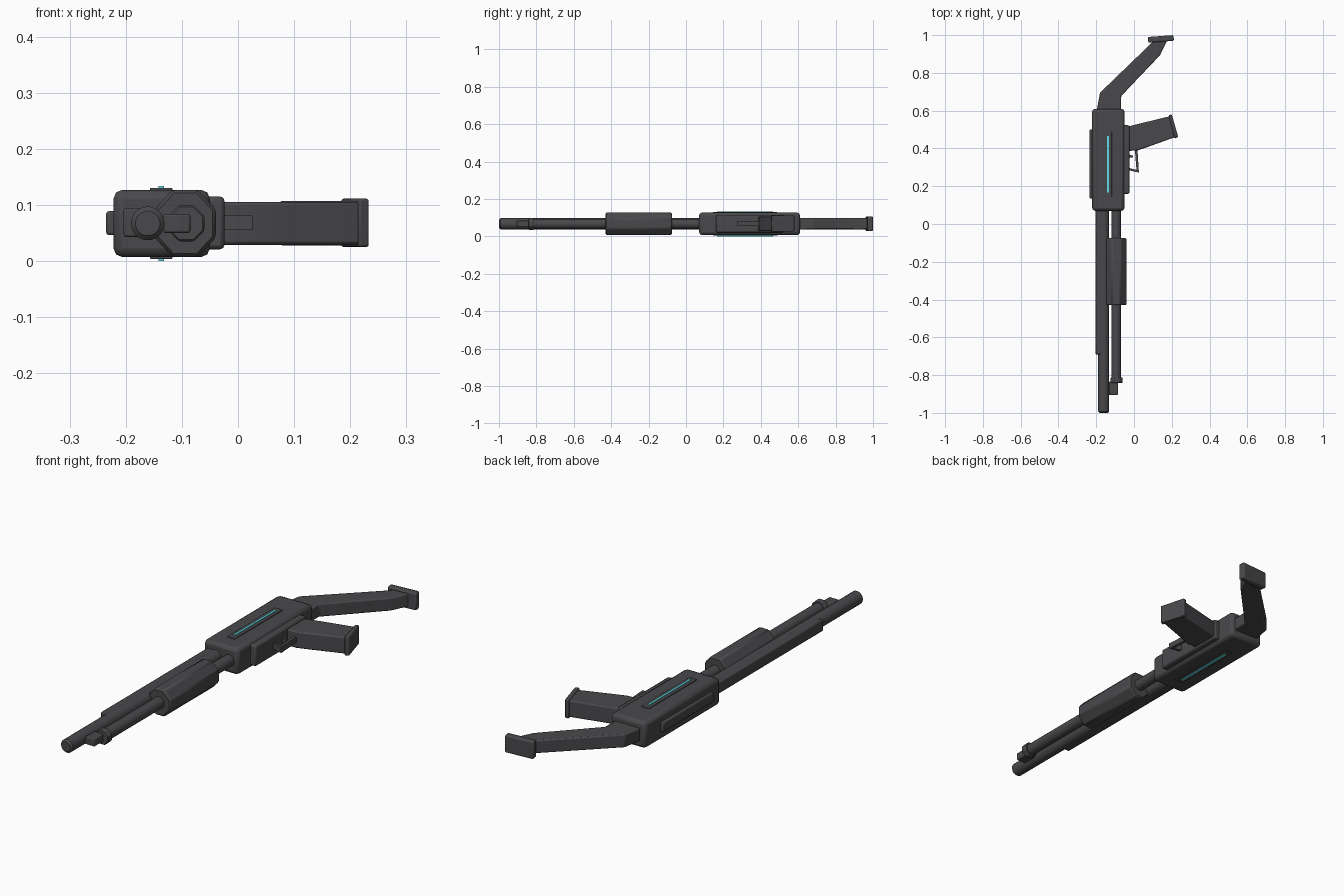
import bpy, bmesh, math
from mathutils import Matrix, Vector

if "Cube" in bpy.data.objects:
    bpy.data.objects.remove(bpy.data.objects["Cube"])

ZC = 0.067  # mid height of the weapon lying on its side


def material(name, rgb):
    m = bpy.data.materials.new(name)
    m.diffuse_color = (*rgb, 1)
    m.use_nodes = True
    m.node_tree.nodes["Principled BSDF"].inputs["Base Color"].default_value = m.diffuse_color
    return m


GREY = material("dark_grey", (0.066, 0.064, 0.069))
CYAN = material("cyan_glow", (0.12, 0.72, 0.80))


def finish(name, bm, mat=GREY, bevel=0.0, segments=2):
    bmesh.ops.recalc_face_normals(bm, faces=bm.faces[:])
    me = bpy.data.meshes.new(name)
    bm.to_mesh(me)
    bm.free()
    me.materials.append(mat)
    ob = bpy.data.objects.new(name, me)
    bpy.context.collection.objects.link(ob)
    if bevel:
        b = ob.modifiers.new("soft_edges", 'BEVEL')
        b.width, b.segments = bevel, segments
        b.limit_method = 'ANGLE'
        b.angle_limit = math.radians(25)
    bpy.ops.object.select_all(action='DESELECT')
    ob.select_set(True)
    bpy.context.view_layer.objects.active = ob
    bpy.ops.object.shade_smooth_by_angle(angle=math.radians(32))
    return ob


def box(name, x, y, z, mat=GREY, bevel=0.0):
    """Box from (min, max) ranges."""
    bm = bmesh.new()
    bmesh.ops.create_cube(bm, size=1)
    for v in bm.verts:
        v.co = Vector([(r[0] + r[1]) / 2 + c * (r[1] - r[0])
                       for c, r in zip(v.co, (x, y, z))])
    return finish(name, bm, mat, bevel)


def slab(name, outline, z, bevel=0.0):
    """Outline in x, y extruded between two heights."""
    bm = bmesh.new()
    face = bm.faces.new([bm.verts.new((px, py, z[0])) for px, py in outline])
    ext = bmesh.ops.extrude_face_region(bm, geom=[face])["geom"]
    bmesh.ops.translate(bm, vec=(0, 0, z[1] - z[0]),
                        verts=[g for g in ext if isinstance(g, bmesh.types.BMVert)])
    return finish(name, bm, GREY, bevel)


def rod(name, x, y, rx, rz, sides=24, bevel=0.0):
    """Round or many-sided rod along y."""
    bm = bmesh.new()
    bmesh.ops.create_cone(bm, cap_ends=True, segments=sides, radius1=1, radius2=1, depth=1)
    turn = math.pi / sides
    k = 1 / math.cos(turn) if sides < 12 else 1
    bm.transform(Matrix.Translation((x, sum(y) / 2, ZC))
                 @ Matrix.Diagonal((rx * k, y[1] - y[0], rz * k, 1))
                 @ Matrix.Rotation(math.pi / 2, 4, 'X') @ Matrix.Rotation(turn, 4, 'Z'))
    return finish(name, bm, GREY, bevel, 1)


# Receiver with side plates
box("receiver", (-0.222, -0.05), (0.07, 0.61), (0.007, 0.127), bevel=0.016)
box("trigger_plate", (-0.06, -0.024), (0.16, 0.523), (0.021, 0.115), bevel=0.008)
box("sight_plate", (-0.235, -0.21), (0.135, 0.5), (0.046, 0.089), bevel=0.005)

# Raised strips with glowing lines on both broad faces
for side, s in (("upper", 1), ("lower", -1)):
    def span(a, b):
        return tuple(sorted((ZC + s * a, ZC + s * b)))
    box(side + "_strip", (-0.157, -0.117), (0.145, 0.488), span(0.05, 0.0635), bevel=0.002)
    box(side + "_glow_line", (-0.142, -0.132), (0.167, 0.465), span(0.06, 0.0665), CYAN)

# Barrel, rib, magazine tube and fore grip
rod("barrel", -0.161, (-1.0, 0.08), 0.03, 0.03, bevel=0.008)
box("barrel_rib", (-0.204, -0.17), (-0.69, 0.075), (0.043, 0.094), bevel=0.004)
rod("magazine_tube", -0.094, (-0.83, 0.08), 0.026, 0.026)
rod("tube_cap", -0.092, (-0.842, -0.812), 0.032, 0.032, 8, bevel=0.003)
box("front_clamp", (-0.133, -0.085), (-0.905, -0.835), (0.05, 0.084), bevel=0.004)
rod("fore_grip", -0.094, (-0.43, -0.075), 0.055, 0.06, 8, bevel=0.006)

# Stock and butt pad
slab("stock", [(-0.195, 0.6), (-0.195, 0.614), (-0.18, 0.695), (0.11, 0.975), (0.18, 0.98),
               (0.138, 0.894), (-0.068, 0.677), (-0.068, 0.6)], (0.037, 0.097), 0.006)
slab("butt_pad", [(0.072, 0.99), (0.208, 1.0), (0.212, 0.97), (0.076, 0.96)],
     (0.028, 0.107), 0.006)

# Pistol grip and its base
slab("pistol_grip", [(-0.04, 0.515), (-0.026, 0.518), (0.192, 0.571), (0.223, 0.462),
                     (0.07, 0.407), (0.02, 0.39), (-0.04, 0.386)], (0.029, 0.105), 0.006)
slab("grip_base", [(0.183, 0.576), (0.2, 0.58), (0.234, 0.461), (0.216, 0.452)],
     (0.025, 0.111), 0.004)

# Trigger and guard
slab("trigger_guard", [(0.004, 0.4), (0.018, 0.4), (0.026, 0.272), (-0.03, 0.285),
                       (-0.03, 0.297), (0.013, 0.287)], (0.055, 0.081))
slab("trigger", [(-0.03, 0.37), (-0.006, 0.362), (-0.006, 0.352), (-0.03, 0.35)],
     (0.06, 0.076))
